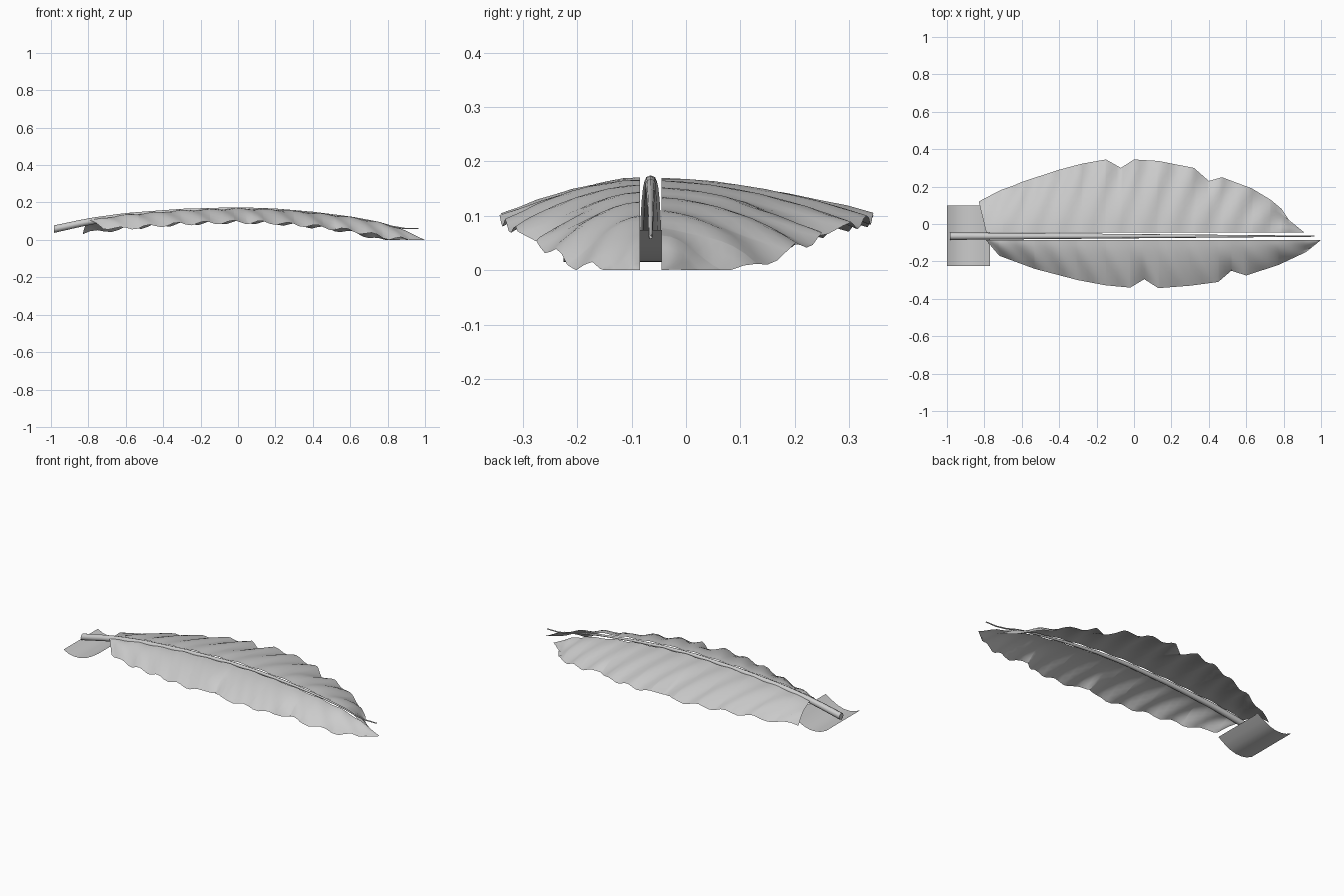
import bpy, bmesh, math

if "Cube" in bpy.data.objects:
    bpy.data.objects.remove(bpy.data.objects["Cube"])

mat = bpy.data.materials.new("leaf grey")
mat.diffuse_color = (0.6, 0.6, 0.6, 1)
mat.use_nodes = True
mat.node_tree.nodes["Principled BSDF"].inputs["Base Color"].default_value = mat.diffuse_color


def interp(pts, x):
    if x <= pts[0][0]:
        return pts[0][1]
    for (x0, y0), (x1, y1) in zip(pts, pts[1:]):
        if x <= x1:
            return y0 + (y1 - y0) * (x - x0) / (x1 - x0)
    return pts[-1][1]


def finish(name, bm, angle=40):
    bmesh.ops.remove_doubles(bm, verts=bm.verts, dist=0.0005)
    bmesh.ops.recalc_face_normals(bm, faces=bm.faces)
    me = bpy.data.meshes.new(name)
    bm.to_mesh(me)
    bm.free()
    me.materials.append(mat)
    ob = bpy.data.objects.new(name, me)
    bpy.context.collection.objects.link(ob)
    bpy.ops.object.select_all(action='DESELECT')
    ob.select_set(True)
    bpy.context.view_layer.objects.active = ob
    bpy.ops.object.shade_smooth_by_angle(angle=math.radians(angle))
    return ob


def grid(name, rows, closed=False, angle=40):
    bm = bmesh.new()
    vs = [[bm.verts.new(p) for p in r] for r in rows]
    for a, b in zip(vs, vs[1:]):
        n = len(a)
        for j in range(n if closed else n - 1):
            k = (j + 1) % n
            bm.faces.new((a[j], b[j], b[k], a[k]))
    if closed:
        bm.faces.new(vs[0])
        bm.faces.new(vs[-1])
    return finish(name, bm, angle)


# height of the arched spine along x
SPINE = [(-1, .062), (-.8, .105), (-.6, .134), (-.3, .158), (0, .168),
         (.2, .162), (.4, .146), (.6, .122), (.75, .095), (.87, .06), (1, 0)]


# one half of the blade: grid between a straight inner edge and a torn outline
def half_blade(name, inner_y, outline, stretch, left_shift, phase):
    xa, xb = outline[0][0], outline[-1][0]
    xs = sorted({round(xa + (xb - xa) * i / 56, 4) for i in range(57)} | {p[0] for p in outline})
    rows = []
    for x in xs:
        yo = interp(outline, x)
        w = abs(yo - inner_y)
        row = []
        for j in range(9):
            v = j / 8
            px = x + left_shift * v * max(0, 1 - (x - xa) / .15)
            z = interp(SPINE, x * stretch if x > 0 else x)
            z -= .072 * v ** 1.7 * min(1, w / .12)
            # slanted ripples, stronger toward the rim
            ripple = math.sin(2 * math.pi * (x - .12 * v) / .15 + phase)
            z += ripple * (.003 + .007 * v) * min(1, w / .1)
            row.append((px, inner_y + (yo - inner_y) * v, max(0, z)))
        rows.append(row)
    return grid(name, rows)


half_blade("leaf_half_back", -.045,
           [(-.79, .12), (-.7, .18), (-.6, .225), (-.4, .29), (-.28, .322), (-.15, .345),
            (-.07, .30), (0, .345), (.13, .337), (.32, .30), (.40, .23), (.47, .25),
            (.63, .19), (.73, .13), (.79, .08), (.83, .02), (.91, -.045)], 1.099, -.04, 0)
half_blade("leaf_half_front", -.085,
           [(-.79, -.088), (-.72, -.17), (-.53, -.24), (-.3, -.30), (-.15, -.328),
            (-.02, -.34), (.055, -.295), (.13, -.343), (.3, -.33), (.45, -.31), (.52, -.25),
            (.6, -.275), (.77, -.22), (.92, -.15), (.97, -.11), (1, -.085)], 1, 0, 1.5)

# tapering midrib
rows = []
for i in range(29):
    t = i / 28
    x = -.985 + 1.95 * t
    r = .017 * (1 - t) + .003
    zc = max(interp(SPINE, x), .062) - r * .4
    rows.append([(x, -.065 + r * math.cos(a * math.pi / 4), zc + r * math.sin(a * math.pi / 4))
                 for a in range(8)])
grid("midrib", rows, closed=True, angle=60)

# curved sheet under the stalk, a single surface swept along y
prof = [(-1, .038), (-.965, .022), (-.93, .015), (-.89, .016), (-.85, .027), (-.81, .048), (-.77, .074)]
grid("stalk_sheath", [[(x, y, z) for y in (-.225, -.065, .10)] for x, z in prof], angle=60)
